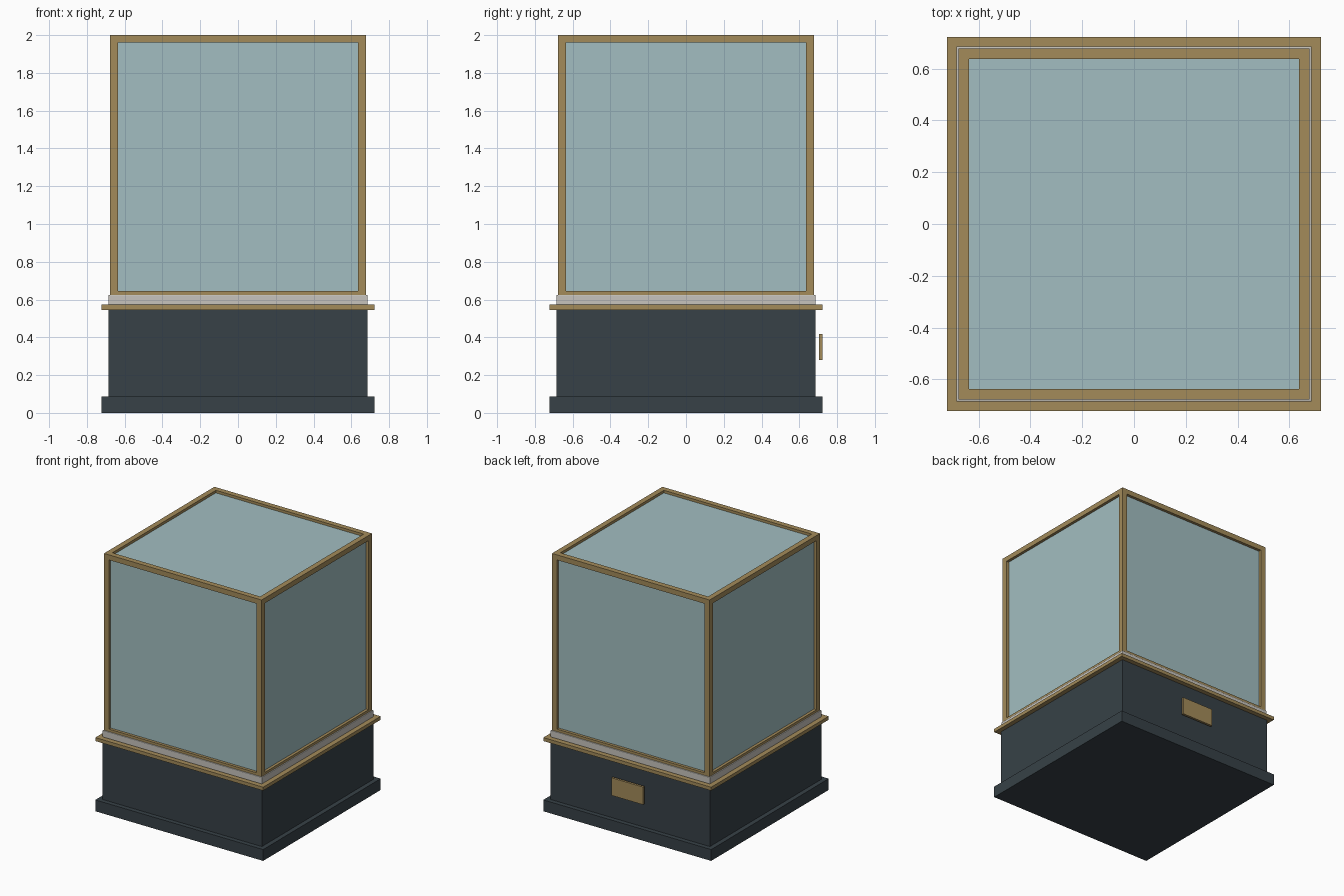
import bpy
from mathutils import Vector

if "Cube" in bpy.data.objects:
    bpy.data.objects.remove(bpy.data.objects["Cube"])


def material(name, rgb):
    m = bpy.data.materials.new(name)
    m.diffuse_color = (*rgb, 1)
    m.use_nodes = True
    m.node_tree.nodes["Principled BSDF"].inputs["Base Color"].default_value = m.diffuse_color
    return m


BRASS = material("brass", (0.366, 0.258, 0.102))
GLASS = material("pale_glass", (0.361, 0.515, 0.533))
DARK = material("dark_slate", (0.038, 0.053, 0.063))
STONE = material("pale_stone", (0.57, 0.55, 0.51))


def box(name, lo, hi, mat, bevel=0.0):
    """Box between two opposite corners."""
    lo, hi = Vector(lo), Vector(hi)
    bpy.ops.mesh.primitive_cube_add(size=1, location=(lo + hi) / 2)
    ob = bpy.context.object
    ob.name = name
    ob.scale = hi - lo
    bpy.ops.object.transform_apply(location=False, rotation=False, scale=True)
    ob.data.materials.append(mat)
    if bevel:
        mod = ob.modifiers.new("soft_edge", 'BEVEL')
        mod.width, mod.segments = bevel, 2
    return ob


def slab(name, half, z0, z1, mat, bevel=0.0):
    """Square slab centred on the vertical axis."""
    return box(name, (-half, -half, z0), (half, half, z1), mat, bevel)


# Pedestal: plinth, body, brass moulding and stone ledge
slab("plinth", 0.722, 0.0, 0.088, DARK)
slab("pedestal_body", 0.686, 0.088, 0.546, DARK)
slab("brass_moulding", 0.722, 0.546, 0.573, BRASS)
slab("stone_ledge", 0.686, 0.573, 0.625, STONE, 0.004)

# Glass case, recessed inside the frame
slab("glass_case", 0.656, 0.625, 1.98, GLASS)

# Brass frame: four posts, then top and bottom rails
OUT, INN = 0.678, 0.636
for sx in (-1, 1):
    xs = sorted((sx * OUT, sx * INN))
    for sy in (-1, 1):
        ys = sorted((sy * OUT, sy * INN))
        box("corner_post", (xs[0], ys[0], 0.605), (xs[1], ys[1], 2.0), BRASS)
for level, z0, z1 in (("bottom", 0.605, 0.645), ("top", 1.96, 2.0)):
    for s in (-1, 1):
        a, b = sorted((s * OUT, s * INN))
        box(level + "_rail_x", (-INN, a, z0), (INN, b, z1), BRASS)
        box(level + "_rail_y", (a, -INN, z0), (b, INN, z1), BRASS)

# Blank plaque standing just off the back of the pedestal
box("plaque", (-0.137, 0.704, 0.28), (0.137, 0.722, 0.417), BRASS)
